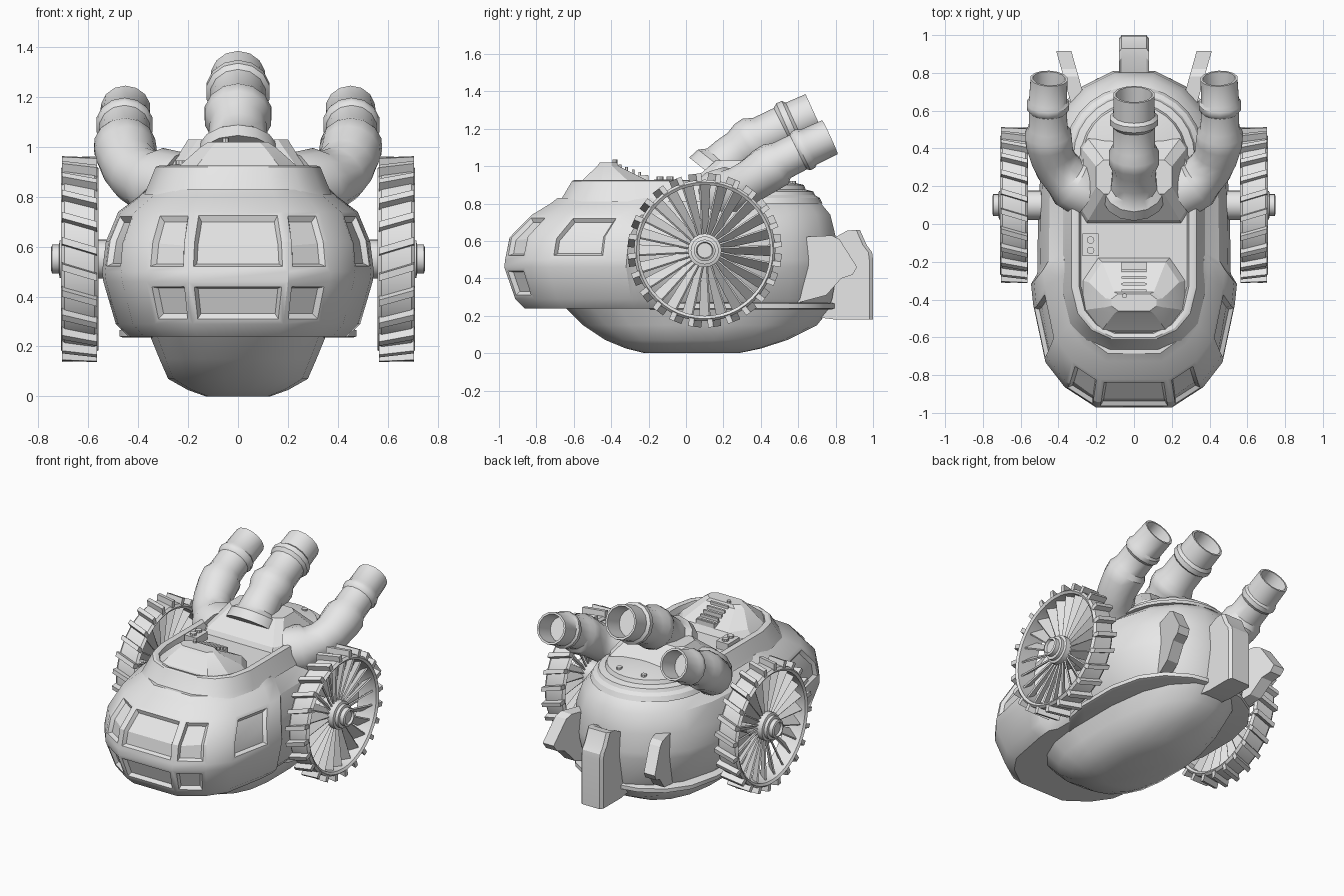
import bpy, bmesh
from math import sin, cos, pi, radians
from mathutils import Vector as V

if "Cube" in bpy.data.objects:
    bpy.data.objects.remove(bpy.data.objects["Cube"])

grey = bpy.data.materials.new("plain_grey")
grey.use_nodes = True
grey.diffuse_color = (0.8, 0.8, 0.8, 1)
grey.node_tree.nodes["Principled BSDF"].inputs["Base Color"].default_value = grey.diffuse_color


def loft(bm, rings, caps=True, closed=False):
    """Skin a list of equal-sized rings of points."""
    vs = [[bm.verts.new(p) for p in r] for r in rings]
    n = len(vs[0])
    for a, b in zip(vs, vs[1:] + (vs[:1] if closed else [])):
        for i in range(n):
            j = (i + 1) % n
            bm.faces.new((a[i], a[j], b[j], b[i]))
    if caps and not closed:
        bm.faces.new(vs[0][::-1])
        bm.faces.new(vs[-1])


def finish(bm, name, angle=30):
    bmesh.ops.recalc_face_normals(bm, faces=bm.faces[:])
    mesh = bpy.data.meshes.new(name)
    bm.to_mesh(mesh)
    bm.free()
    mesh.materials.append(grey)
    mesh.shade_smooth()
    mesh.set_sharp_from_angle(angle=radians(angle))
    ob = bpy.data.objects.new(name, mesh)
    bpy.context.collection.objects.link(ob)
    return ob


def build(name, rings, angle=30, **kw):
    bm = bmesh.new()
    loft(bm, rings, **kw)
    return finish(bm, name, angle)


def plan(shape, z, w, front, back):
    """Closed symmetric plan outline from half-outline fractions."""
    half = [(w * fx, front + (back - front) * t) for fx, t in shape]
    return [V((x, y, z)) for x, y in half] + [V((-x, y, z)) for x, y in reversed(half)]


def octagon(w, y0, y1, z, cx=0, c=0.3):
    dy = (y1 - y0) * c
    half = [(w * (1 - c), y0), (w, y0 + dy), (w, y1 - dy), (w * (1 - c), y1)]
    return [V((cx + x, y, z)) for x, y in half] + [V((cx - x, y, z)) for x, y in reversed(half)]


def disc(x, y, z, r, n=12):
    return [V((x + r * cos(2 * pi * i / n), y + r * sin(2 * pi * i / n), z)) for i in range(n)]


# Hull: armoured front with a side step, rounded rear
HULL = [(.37, .01), (.68, .07), (.86, .14), (.98, .31), (1, .37), (.94, .40),
        (.93, .6), (.90, .73), (.77, .86), (.5, .95), (.2, .995)]
levels = [(.24, .44, -.88, .77), (.29, .49, -.93, .79), (.46, .54, -.99, .82),
          (.50, .545, -.985, .82), (.62, .53, -.96, .81), (.74, .48, -.84, .78),
          (.80, .40, -.74, .73), (.83, .37, -.70, .69)]
bm = bmesh.new()
loft(bm, [plan(HULL, *l) for l in levels])
bmesh.ops.recalc_face_normals(bm, faces=bm.faces[:])
bm.faces.ensure_lookup_table()
n = 2 * len(HULL)
panels = [[bm.faces[r * n + c] for r in (3, 4)] for c in (n - 1, 0, n - 2, 2, n - 4)]
panels += [[bm.faces[n + c]] for c in (n - 1, 0, n - 2)]
# Sunken armour panels on the nose
for p in panels:
    bmesh.ops.inset_region(bm, faces=p, thickness=.022, depth=0, use_even_offset=True)
    bmesh.ops.inset_region(bm, faces=p, thickness=.014, depth=-.022, use_even_offset=True)
finish(bm, "hull")

# Rounded keel under the hull
KEEL = [(.2, 0), (.5, .03), (.75, .1), (.92, .2), (1, .35), (1, .6), (.9, .78),
        (.7, .9), (.4, .98), (.15, 1)]
build("keel", [plan(KEEL, *l) for l in
      [(0, .13, -.22, .28), (.025, .2, -.32, .4), (.07, .28, -.43, .54),
       (.15, .315, -.55, .7), (.26, .36, -.66, .79)]], 40)
build("rear_skirt_lip", [plan(KEEL, z, w, -.3, b) for z, w, b in
      [(.235, .46, .78), (.24, .475, .795), (.265, .475, .795), (.27, .46, .78)]])

# Deck collar with a sunken cockpit well
DECK = [(.35, 0), (.68, .05), (.9, .14), (1, .28), (1, .8), (.8, 1)]
build("deck_collar", [plan(DECK, *l) for l in
      [(.81, .375, -.68, .42), (.835, .365, -.66, .40), (.92, .33, -.61, .36),
       (.925, .315, -.6, .35), (.92, .29, -.58, .3), (.88, .28, -.57, .29)]])

# Stepped rear dome and its bolts
build("rear_dome", [disc(0, .36, z, r, 28) for z, r in
      [(.8, .37), (.83, .355), (.845, .33), (.865, .32), (.875, .28), (.9, .27),
       (.92, .18), (.93, .06)]])
for s in (-1, 1):
    build("dome_bolt", [disc(s * .09, .57, z, .018, 8) for z in (.86, .92)])

# Cockpit hatch with slatted rear grille and stud
build("hatch", [octagon(.27, -.58, -.18, .88), octagon(.24, -.56, -.2, .92),
                octagon(.15, -.475, -.36, 1.0), octagon(.12, -.46, -.37, 1.02)], 15)
build("grille_frame", [octagon(.07, -.4 - d, -.2, z, c=.05)
                       for d, z in ((0, .9), (0, .95))], 15)
for i in range(5):
    y, z = -.36 + i * .035, 1.01 - i * .014
    build("grille_slat", [octagon(.065, y, y + .014, h, c=.1) for h in (z - .05, z)], 15)
build("hatch_stud", [disc(-.05, -.38, z, .013, 8) for z in (.98, 1.035)])

# Control box with two knobs
build("control_box", [octagon(.045, -.17, -.05, z, -.23, .05) for z in (.87, .93)])
for y in (-.14, -.085):
    build("control_knob", [disc(-.23, y, z, .02, 10) for z in (.92, .945)])

# Sloped block carrying the centre exhaust
build("exhaust_block", [octagon(.285, 0, .46, .87, c=.12), octagon(.275, .02, .45, .91, c=.12),
                        octagon(.2, .16, .34, 1.03, c=.2)], 15)


def pipe(name, path, sides=14):
    """Ribbed pipe with a hollow mouth; path holds (x, y, z, radius)."""
    pts = [V(p[:3]) for p in path]
    last = len(pts) - 1

    def ring(c, t, r):
        q = t.to_track_quat('Z', 'X')
        return [c + q @ V((r * cos(a), r * sin(a), 0))
                for a in (2 * pi * k / sides for k in range(sides))]
    rings = []
    for i, p in enumerate(path):
        t = (pts[min(i + 1, last)] - pts[max(i - 1, 0)]).normalized()
        rings.append(ring(pts[i], t, p[3]))
    r = path[-1][3]
    rings += [ring(pts[-1], t, r - .013), ring(pts[-1] - t * .13, t, r - .02)]
    build(name, rings, 35)


# Exhaust pipes
pipe("centre_exhaust", [(0, .15, .94, .17), (0, .19, .99, .16), (0, .205, 1.01, .125),
     (0, .24, 1.045, .12), (0, .29, 1.085, .115), (0, .33, 1.11, .135), (0, .37, 1.135, .137),
     (0, .41, 1.155, .115), (0, .52, 1.21, .113), (0, .535, 1.217, .13), (0, .565, 1.23, .13),
     (0, .58, 1.237, .113), (0, .685, 1.285, .11)])
for s, side in ((1, "left"), (-1, "right")):
    pipe(side + "_exhaust", [(s * x, y, z, r) for x, y, z, r in
         [(.24, .17, .83, .15), (.33, .225, .85, .15), (.36, .25, .865, .125),
          (.405, .3, .89, .12), (.435, .36, .93, .118), (.45, .43, .98, .125),
          (.455, .48, 1.01, .125), (.455, .51, 1.03, .105), (.455, .6, 1.075, .103),
          (.455, .615, 1.082, .115), (.455, .64, 1.095, .115), (.455, .655, 1.102, .103),
          (.45, .77, 1.155, .1)]])

# Rear centre fin: hooked plate standing behind the hull
fin = [(.62, .58), (.8, .61), (.88, .655), (.93, .66), (.965, .58), (.995, .54), (1, .5),
       (1, .18), (.82, .18), (.66, .2)]
build("rear_centre_fin", [[V((x, y - d, z)) for y, z in fin]
      for x, d in ((-.08, .02), (-.065, 0), (.065, 0), (.08, .02))], 25)

# Rear side fins: splayed slightly outward
side_fin = [(-.06, .62), (.12, .63), (.16, .61), (.255, .46), (.23, .42), (.17, .4),
            (.09, .31), (-.06, .27)]
for s, side in ((1, "left"), (-1, "right")):
    build("rear_fin_" + side, [[V((s * (.3 + d * .28 + o), .66 + d, z)) for d, z in side_fin]
          for o in (-.04, .04)], 25)

# Paddle wheels
AY, AZ = .1, .55


def polar(s, x, r, a, t=0):
    """Point on a wheel: radius r at angle a, shifted t along the tangent."""
    return V((s * x, AY + r * cos(a) - t * sin(a), AZ + r * sin(a) + t * cos(a)))


def lathe(s, profile, seg):
    return [[polar(s, x, r, 2 * pi * k / seg) for k in range(seg)] for x, r in profile]


COUNT = 24
for s, side in ((1, "left"), (-1, "right")):
    build("wheel_rim_" + side, lathe(s, [(.56, .365), (.575, .378), (.695, .378), (.71, .365),
          (.70, .35), (.57, .35)], 48), closed=True)
    build("wheel_hub_" + side, lathe(s, [(.42, .078), (.565, .078), (.57, .09), (.69, .09),
          (.695, .075), (.715, .075), (.718, .058), (.745, .058), (.75, .045), (.735, .04)], 20))
    blades, lugs = bmesh.new(), bmesh.new()
    for k in range(COUNT):
        a = 2 * pi * k / COUNT
        # Pitched fan blades, wider toward the rim
        rings = []
        for r, h in ((.07, .02), (.36, .045)):
            u, w = V((cos(.65), sin(.65))) * h, V((-sin(.65), cos(.65))) * .005
            rings.append([polar(s, .64 + d.x, r, a, d.y) for d in (u + w, u - w, -u - w, w - u)])
        loft(blades, rings)
        # Slanted tread lugs
        a += pi / COUNT
        loft(lugs, [[polar(s, x, r, a, t - (x - .635) * .3) for r, t in
                     ((.36, -.014), (.412, -.014), (.412, .014), (.36, .014))]
                    for x in (.565, .705)])
    finish(blades, "wheel_blades_" + side)
    finish(lugs, "wheel_lugs_" + side)
